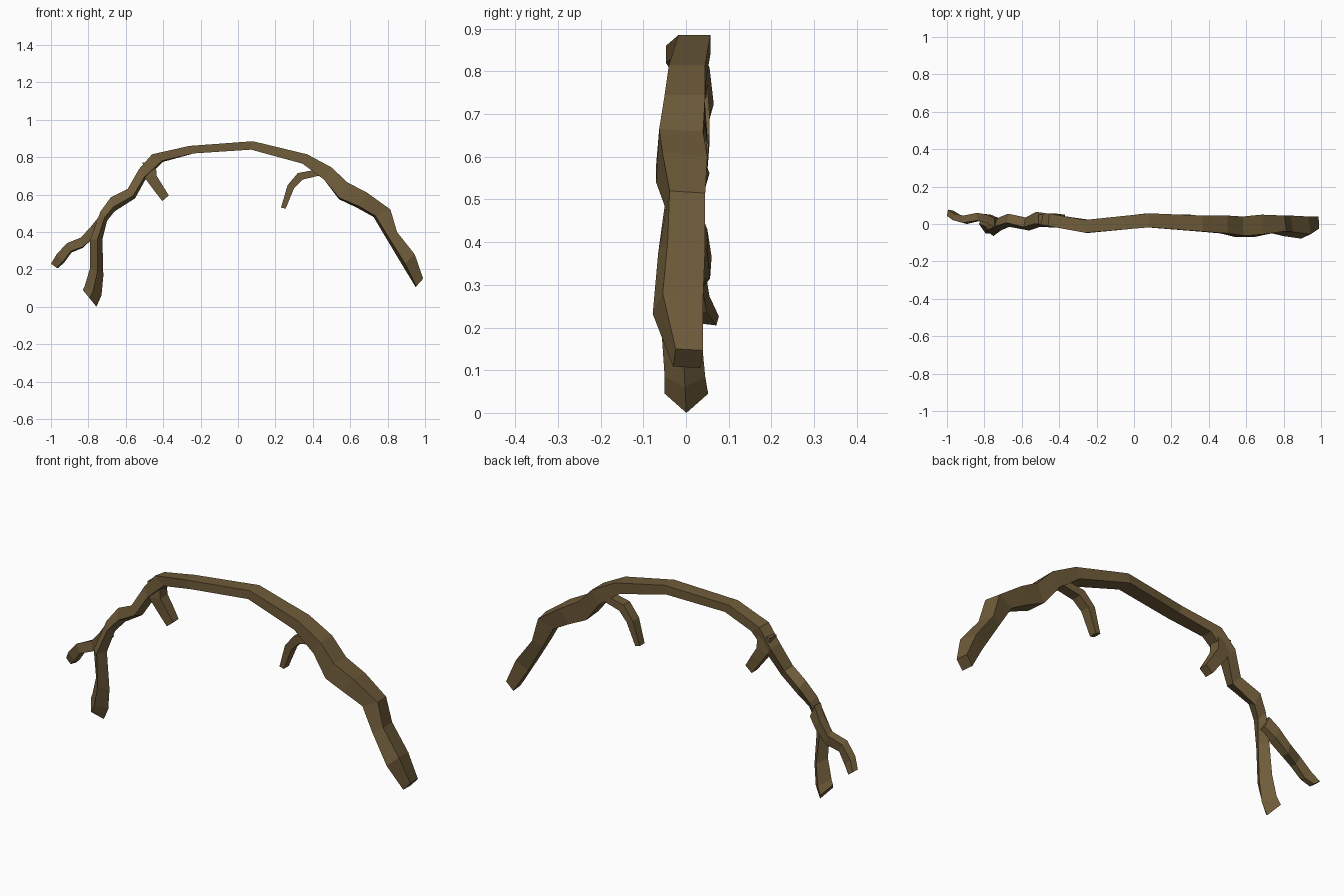
import bpy, bmesh, math
from mathutils import Vector

bark = bpy.data.materials.new("brown bark")
bark.diffuse_color = (0.158, 0.106, 0.042, 1)


def limb(name, rings):
    """Four-sided limb. Ring: outer x,z, inner x,z, front y, back y, roll in degrees."""
    bm = bmesh.new()
    loops = []
    for ox, oz, ix, iz, y0, y1, roll in rings:
        c = Vector(((ox + ix) / 2, (y0 + y1) / 2, (oz + iz) / 2))
        u = Vector(((ox - ix) / 2, 0, (oz - iz) / 2))
        v = Vector((0, (y1 - y0) / 2, 0))
        angs = [math.radians(roll + 45 + 90 * k) for k in range(4)]
        s = 1 / max(abs(math.cos(a)) for a in angs)
        loops.append([bm.verts.new(c + u * math.cos(a) * s + v * math.sin(a) * s) for a in angs])
    for a, b in zip(loops, loops[1:]):
        for k in range(4):
            j = (k + 1) % 4
            bm.faces.new((a[k], a[j], b[j], b[k]))
    bm.faces.new(loops[0])
    bm.faces.new(loops[-1][::-1])
    bmesh.ops.recalc_face_normals(bm, faces=bm.faces)
    me = bpy.data.meshes.new(name)
    bm.to_mesh(me)
    bm.free()
    me.materials.append(bark)
    ob = bpy.data.objects.new(name, me)
    bpy.context.collection.objects.link(ob)


# Long arched branch, thick right half
limb("arched_branch_right", [
    (0.99, 0.15, 0.95, 0.105, -0.03, 0.04, 5),
    (0.945, 0.28, 0.88, 0.22, -0.078, 0.04, 14),
    (0.85, 0.40, 0.79, 0.37, -0.065, 0.045, 14),
    (0.815, 0.52, 0.725, 0.48, -0.05, 0.045, 8),
    (0.69, 0.61, 0.635, 0.53, -0.07, 0.05, 8),
    (0.585, 0.665, 0.54, 0.575, -0.07, 0.04, 4),
    (0.50, 0.745, 0.46, 0.68, -0.05, 0.045, 0),
    (0.37, 0.815, 0.345, 0.765, -0.04, 0.045, 0),
    (0.08, 0.885, 0.07, 0.84, -0.018, 0.057, 0),
])

# Long arched branch, thin left half ending in the lower leg
limb("arched_branch_left", [
    (0.08, 0.885, 0.07, 0.84, -0.018, 0.057, 0),
    (-0.26, 0.86, -0.235, 0.82, -0.047, 0.022, 0),
    (-0.46, 0.815, -0.40, 0.775, -0.02, 0.055, 8),
    (-0.53, 0.735, -0.495, 0.68, -0.015, 0.065, 15),
    (-0.59, 0.63, -0.55, 0.58, -0.035, 0.035, 20),
    (-0.68, 0.585, -0.66, 0.51, -0.015, 0.055, 25),
    (-0.735, 0.51, -0.70, 0.46, -0.035, 0.035, 30),
    (-0.79, 0.36, -0.725, 0.36, -0.065, 0.01, 35),
    (-0.79, 0.21, -0.72, 0.165, -0.057, 0.035, 40),
    (-0.82, 0.11, -0.73, 0.06, -0.05, 0.045, 45),
    (-0.83, 0.09, -0.757, 0.0, -0.05, 0.052, 45),
])

# Forked twig at the far left
limb("left_twig", [
    (-0.745, 0.48, -0.72, 0.42, -0.02, 0.03, 0),
    (-0.785, 0.43, -0.765, 0.375, 0.005, 0.05, 0),
    (-0.84, 0.37, -0.83, 0.315, 0.015, 0.06, 5),
    (-0.915, 0.34, -0.89, 0.29, 0.0, 0.045, 10),
    (-0.97, 0.28, -0.93, 0.235, 0.015, 0.055, 10),
    (-1.0, 0.23, -0.965, 0.205, 0.038, 0.077, 10),
])

# Short hanging stub under the left bend
limb("hanging_stub", [
    (-0.51, 0.77, -0.44, 0.77, 0.0, 0.05, 0),
    (-0.50, 0.69, -0.435, 0.70, -0.005, 0.055, 0),
    (-0.455, 0.63, -0.41, 0.66, 0.0, 0.055, 0),
    (-0.405, 0.565, -0.37, 0.595, 0.005, 0.05, 0),
])

# Curved hook under the right side
limb("hooked_twig", [
    (0.49, 0.735, 0.49, 0.685, -0.015, 0.035, 0),
    (0.43, 0.735, 0.43, 0.70, -0.01, 0.04, 0),
    (0.32, 0.715, 0.345, 0.68, -0.005, 0.045, 0),
    (0.265, 0.65, 0.30, 0.635, 0.0, 0.05, 0),
    (0.23, 0.53, 0.255, 0.525, 0.005, 0.045, 0),
])
